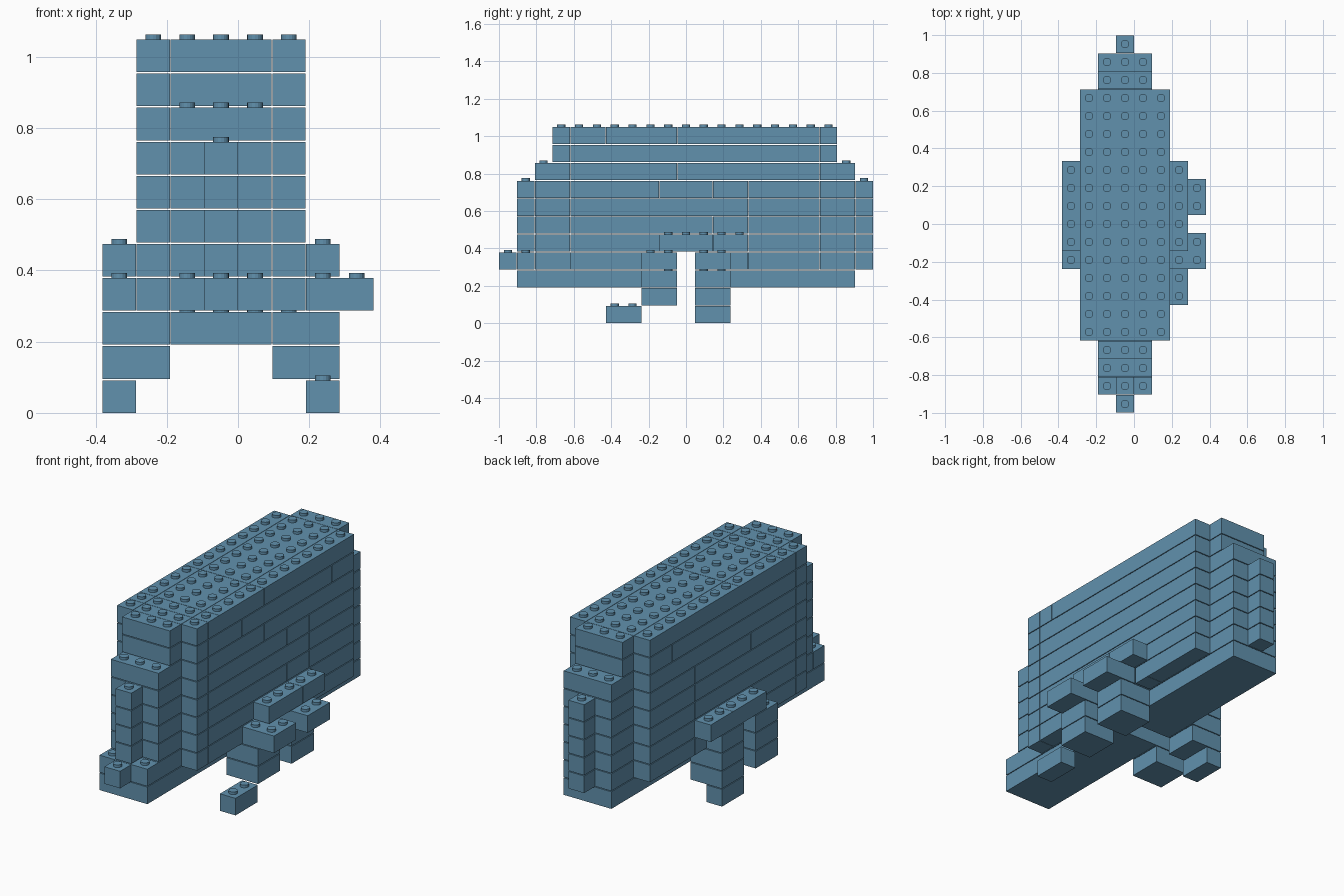
import bpy, bmesh
from mathutils import Matrix, Vector

cube = bpy.data.objects.get("Cube")
if cube:
    bpy.data.objects.remove(cube)

PITCH = 2 / 21          # stud spacing
LAYER = 0.0957          # layer spacing
HEIGHT = 0.0915         # brick height, leaving a thin seam
SEAM = 0.001
STUD_R, STUD_H = 0.022, 0.014

blue = bpy.data.materials.new("dusty_blue")
blue.use_nodes = True
colour = (0.12, 0.283, 0.423, 1)
blue.diffuse_color = colour
blue.node_tree.nodes["Principled BSDF"].inputs["Base Color"].default_value = colour

parts = {}       # part name -> bricks (i0, i1, j0, j1, k), inclusive stud cells
filled = set()   # occupied cells


def brick(part, i0, i1, j0, j1, k):
    parts.setdefault(part, []).append((i0, i1, j0, j1, k))
    for i in range(i0, i1 + 1):
        for j in range(j0, j1 + 1):
            filled.add((i, j, k))


def row(part, i0, i1, j0, j1, k, cuts=()):
    """A run of bricks along y, split before each cut cell."""
    edges = [j0] + [c for c in sorted(cuts) if j0 < c <= j1] + [j1 + 1]
    for a, b in zip(edges, edges[1:]):
        brick(part, i0, i1, a, b - 1, k)


# Belly, open across the middle
row("belly", 2, 4, 1, 9, 2)
row("belly", 2, 4, 11, 19, 2)
row("belly", 2, 4, 1, 8, 3, [2])
row("belly", 2, 4, 13, 19, 3, [18])
for side, front_end, back_start in ((1, 9, 11), (5, 8, 13)):
    row("belly", side, side, 4, front_end, 3, [5])
    row("belly", side, side, back_start, 17, 3, [14])

# Tall body: middle strip and two side walls
wall_cuts = {4: [14], 5: [12, 14], 6: [14], 7: [9, 12, 14],
             8: [10], 9: [8, 16], 10: [6, 10]}
for k, cuts in wall_cuts.items():
    start, end = (2, 19) if k < 9 else (3, 18)
    row("body_core", 2, 4, start, end, k, [4, 5, 18] + cuts)
    for side in (1, 5):
        row("body_wall", side, side, 4, 17, k, [5] + cuts)

# Trunk at the front, narrow ridge at the back
brick("trunk_tip", 3, 3, 0, 0, 3)
for k in range(4, 8):
    brick("trunk", 3, 3, 1, 1, k)
for k in range(3, 8):
    brick("back_ridge", 3, 3, 20, 20, k)

# Legs: front pair and rear pair
for name, j in (("front", 8), ("rear", 11)):
    for k in (1, 2):
        brick(name + "_left_leg", 5, 6, j, j + 1, k)
        brick(name + "_right_leg", 0, 1, j, j + 1, k)
    brick(name + "_left_leg", 6, 7, j, j + 1, 3)
    brick(name + "_right_leg", 0, 0, j, j + 1, 3)
brick("front_left_foot", 6, 6, 6, 7, 0)
brick("rear_right_foot", 0, 0, 11, 12, 0)

# Side rails above the legs
row("left_rail", 6, 6, 9, 13, 4, [12])
row("right_rail", 0, 0, 9, 13, 4, [12])


def add_box(bm, lo, hi):
    lo, hi = Vector(lo), Vector(hi)
    m = Matrix.Translation((lo + hi) / 2) @ Matrix.Diagonal((*(hi - lo), 1))
    bmesh.ops.create_cube(bm, size=1, matrix=m)


def cell_x(i):
    return (i - 4) * PITCH


def cell_y(j):
    return j * PITCH - 1


for name, bricks in parts.items():
    bm = bmesh.new()
    for i0, i1, j0, j1, k in bricks:
        z = k * LAYER
        top = z + HEIGHT
        add_box(bm, (cell_x(i0) + SEAM, cell_y(j0) + SEAM, z),
                (cell_x(i1 + 1) - SEAM, cell_y(j1 + 1) - SEAM, top))
        # Studs on every uncovered cell
        for i in range(i0, i1 + 1):
            for j in range(j0, j1 + 1):
                if (i, j, k + 1) not in filled:
                    spot = (cell_x(i + 0.5), cell_y(j + 0.5), top + STUD_H / 2)
                    bmesh.ops.create_cone(bm, cap_ends=True, segments=16,
                                          radius1=STUD_R, radius2=STUD_R, depth=STUD_H,
                                          matrix=Matrix.Translation(spot))
    mesh = bpy.data.meshes.new(name)
    bm.to_mesh(mesh)
    bm.free()
    mesh.materials.append(blue)
    obj = bpy.data.objects.new(name, mesh)
    bpy.context.collection.objects.link(obj)
